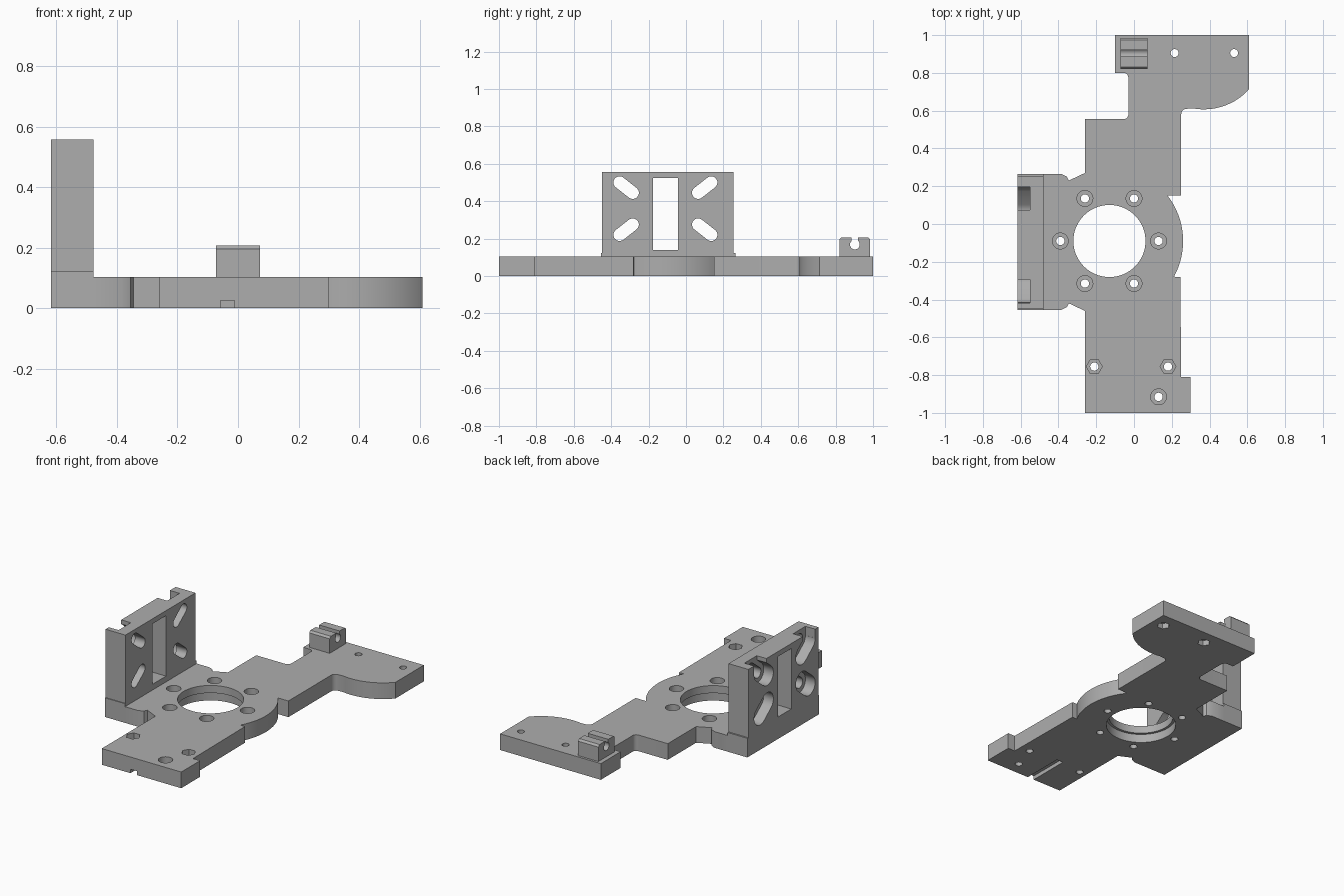
import bpy
from math import cos, sin, atan2, radians, pi

if "Cube" in bpy.data.objects:
    bpy.data.objects.remove(bpy.data.objects["Cube"], do_unlink=True)

grey = bpy.data.materials.new("plain grey")
grey.use_nodes = True
colour = (0.42, 0.42, 0.42, 1)
grey.diffuse_color = colour
grey.node_tree.nodes["Principled BSDF"].inputs["Base Color"].default_value = colour


def arc(cx, cy, r, start, end, n=8):
    """Points on an arc, angles in degrees."""
    steps = [radians(start + (end - start) * i / n) for i in range(n + 1)]
    return [(cx + r * cos(a), cy + r * sin(a)) for a in steps]


def ring(cx, cy, r, n=32):
    return arc(cx, cy, r, 0, 360, n)[:-1]


def rect(a, b, c, d):
    return [(a, c), (b, c), (b, d), (a, d)]


def stadium(p, q, r):
    """Round-ended slot outline between two centres."""
    t = atan2(q[1] - p[1], q[0] - p[0]) * 180 / pi
    return arc(*q, r, t - 90, t + 90, 12) + arc(*p, r, t + 90, t + 270, 12)


def prism(name, pts, lo, hi, axis="z"):
    """Extrude an outline along z (points are x, y) or x (points are y, z)."""
    n = len(pts)
    place = (lambda u, v, w: (u, v, w)) if axis == "z" else (lambda u, v, w: (w, u, v))
    verts = [place(u, v, w) for w in (lo, hi) for u, v in pts]
    faces = [tuple(reversed(range(n))), tuple(range(n, 2 * n))]
    faces += [(i, (i + 1) % n, n + (i + 1) % n, n + i) for i in range(n)]
    mesh = bpy.data.meshes.new(name)
    mesh.from_pydata(verts, [], faces)
    mesh.materials.append(grey)
    obj = bpy.data.objects.new(name, mesh)
    bpy.context.collection.objects.link(obj)
    return obj


def select(obj):
    bpy.ops.object.select_all(action="DESELECT")
    obj.select_set(True)
    bpy.context.view_layer.objects.active = obj


def boolean(obj, tool, operation="DIFFERENCE"):
    select(obj)
    mod = obj.modifiers.new("cut", "BOOLEAN")
    mod.operation = operation
    mod.solver = "EXACT"
    mod.object = tool
    bpy.ops.object.modifier_apply(modifier=mod.name)
    bpy.data.objects.remove(tool, do_unlink=True)


def cut(obj, pts, lo, hi, axis="z"):
    boolean(obj, prism("cutter", pts, lo, hi, axis))


# Base plate outline, counterclockwise from the front left corner
HX, HY, T = -0.13, -0.09, 0.103
outline = [(-0.26, -1), (0.30, -1), (0.30, -0.81), (0.25, -0.81), (0.245, -0.28)]
outline += arc(HX, HY, 0.39, -29, 38, 24)
outline += [(0.25, 0.15)]
outline += arc(0.28, 0.58, 0.03, 180, 90)
outline += arc(0.37, 0.93, 0.323, -100, -42, 16)
outline += [(0.61, 1), (-0.10, 1), (-0.10, 0.80)]
outline += arc(-0.055, 0.775, 0.025, 90, 0)
outline += arc(-0.055, 0.58, 0.025, 0, -90)
outline += [(-0.26, 0.555)]
notch = [(-0.26, 0.27), (-0.345, 0.23), (-0.355, 0.25), (-0.385, 0.265), (-0.48, 0.265)]
outline += notch + [(x, -0.19 - y) for x, y in reversed(notch)]
plate = prism("base_plate", outline, 0, T)

# Central bore with a wider recess underneath
cut(plate, ring(HX, HY, 0.191, 64), -0.1, 0.2)
cut(plate, ring(HX, HY, 0.207, 64), -0.1, 0.055)

# Counterbored screw holes around the bore, and one at the front
screws = [(HX + 0.26 * cos(k * pi / 3), HY + 0.26 * sin(k * pi / 3)) for k in range(6)]
for x, y in screws + [(0.13, -0.915)]:
    cut(plate, ring(x, y, 0.022, 20), -0.1, 0.2)
    cut(plate, ring(x, y, 0.042), 0.045, 0.2)

# Front holes with hexagonal nut pockets on top
for x in (-0.21, 0.18):
    cut(plate, ring(x, -0.755, 0.022, 20), -0.1, 0.2)
    cut(plate, ring(x, -0.755, 0.042, 6), 0.045, 0.2)

# Rear holes with hexagonal pockets underneath
for x in (0.215, 0.53):
    cut(plate, ring(x, 0.905, 0.021, 20), -0.1, 0.2)
    cut(plate, ring(x, 0.905, 0.038, 6), -0.1, 0.035)

# Wire groove under the front edge
cut(plate, rect(-0.058, -0.012, -1.1, -0.73), -0.1, 0.025)

# Upright mounting wall on its slightly wider foot
wall = prism("mounting_wall",
             [(-0.455, 0), (0.265, 0), (0.265, 0.122), (0.255, 0.122), (0.255, 0.557),
              (-0.45, 0.557), (-0.45, 0.122), (-0.455, 0.122)], -0.618, -0.478, "x")
cut(wall, rect(-0.177, -0.042, 0.14, 0.525), -0.8, -0.3, "x")

# Diagonal slots with wider pockets in the outer face; upper pockets open at the top
for side in (-1, 1):
    for up in (-1, 1):
        outer = (-0.11 + side * 0.245, 0.36 + up * 0.14)
        inner = (-0.11 + side * 0.175, 0.36 + up * 0.085)
        cut(wall, stadium(inner, outer, 0.033), -0.8, -0.3, "x")
        cut(wall, stadium(inner, outer, 0.062), -0.8, -0.55, "x")
        if up > 0:
            cut(wall, rect(outer[0] - 0.062, outer[0] + 0.062, outer[1], 0.7), -0.8, -0.55, "x")

# Rod clip on the rear tab, with a keyhole slot
clip = prism("rod_clip",
             [(0.82, 0.09), (0.985, 0.09), (0.985, 0.195), (0.973, 0.207),
              (0.832, 0.207), (0.82, 0.195)], -0.072, 0.072, "x")
cut(clip, ring(0.903, 0.168, 0.026), -0.2, 0.2, "x")
cut(clip, rect(0.886, 0.92, 0.168, 0.3), -0.2, 0.2, "x")

for part in (plate, wall, clip):
    select(part)
    bpy.ops.object.shade_smooth_by_angle(angle=radians(30))
